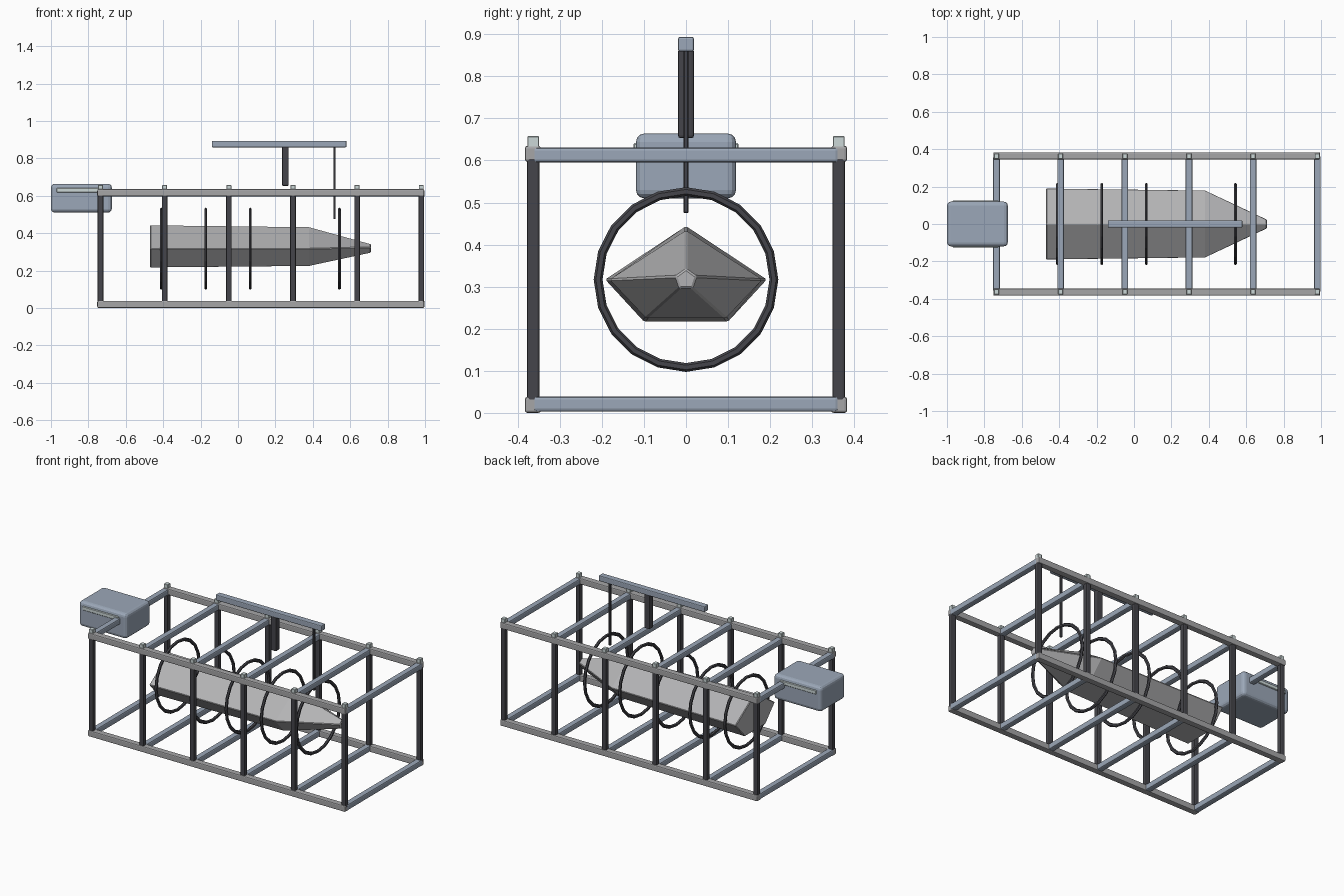
import bpy, bmesh, math
from mathutils import Matrix

if "Cube" in bpy.data.objects:
    bpy.data.objects.remove(bpy.data.objects["Cube"])


def mat(name, rgb):
    m = bpy.data.materials.new(name)
    m.diffuse_color = (*rgb, 1)
    m.use_nodes = True
    m.node_tree.nodes["Principled BSDF"].inputs["Base Color"].default_value = m.diffuse_color
    return m


BLUE = mat("blue_grey", (0.33, 0.39, 0.48))
DARK = mat("dark_metal", (0.06, 0.06, 0.07))
RAIL = mat("rail_grey", (0.38, 0.38, 0.39))
PALE = mat("pale_glass", (0.6, 0.68, 0.68))
HULL = mat("hull_grey", (0.45, 0.45, 0.46))


def finish(name, bm, material, bevel=0.0, segs=2):
    bmesh.ops.recalc_face_normals(bm, faces=bm.faces)
    me = bpy.data.meshes.new(name)
    bm.to_mesh(me)
    bm.free()
    me.materials.append(material)
    ob = bpy.data.objects.new(name, me)
    bpy.context.collection.objects.link(ob)
    if bevel:
        b = ob.modifiers.new("bevel", 'BEVEL')
        b.width, b.segments = bevel, segs
    return ob


def box(name, x, y, z, material, bevel=0.005, segs=2):
    """Box from (min, max) ranges on each axis."""
    bm = bmesh.new()
    c = [(r[0] + r[1]) / 2 for r in (x, y, z)]
    s = [r[1] - r[0] for r in (x, y, z)]
    bmesh.ops.create_cube(bm, size=1, matrix=Matrix.Translation(c) @ Matrix.Diagonal((*s, 1)))
    return finish(name, bm, material, bevel, segs)


def around(c, size):
    return (c - size / 2, c + size / 2)


# Long rails
for side in (-1, 1):
    for level, z in (("bottom", 0.024), ("top", 0.621)):
        box(f"{level}_rail", (-0.752, 0.995), around(side * 0.364, 0.038),
            around(z, 0.038), RAIL, 0.006)

# Frame bays: cross beams, posts and corner caps
for i in range(6):
    x = -0.735 + i * 0.343
    for level, z in (("bottom", 0.026), ("top", 0.618)):
        box(f"{level}_cross_beam", around(x, 0.036), (-0.362, 0.362), around(z, 0.036), BLUE, 0.007)
    for side in (-1, 1):
        box("post", around(x, 0.03), around(side * 0.363, 0.03), (0.025, 0.617), DARK, 0.006)
        box("post_cap", around(x, 0.026), around(side * 0.363, 0.028), (0.63, 0.663), PALE, 0.002, 1)

# Pentagonal tapered hull suspended inside the frame
section = [(0, 0.127), (-0.192, 0), (-0.1, -0.1), (0.1, -0.1), (0.192, 0)]
tip = [(0.026 * math.sin(a), 0.026 * math.cos(a)) for a in (-i * math.tau / 5 for i in range(5))]
stations = [(-0.47, section),
            (0.38, [(y * 0.945, z * 0.92) for y, z in section]),
            (0.71, tip)]
bm = bmesh.new()
loops = [[bm.verts.new((x, y, 0.322 + z)) for y, z in pts] for x, pts in stations]
for a, b in zip(loops, loops[1:]):
    for i in range(5):
        j = (i + 1) % 5
        bm.faces.new((a[i], a[j], b[j], b[i]))
bm.faces.new(loops[0])
bm.faces.new(loops[-1])
finish("hull", bm, HULL, 0.004, 1)

# Scanning rings around the hull
for n in range(5):
    bm = bmesh.new()
    x0 = -0.41 + n * 0.238
    rings = []
    for i in range(20):
        a = i * math.tau / 20
        ring = []
        for k in range(6):
            t = k * math.tau / 6
            r = 0.209 + 0.0105 * math.cos(t)
            ring.append(bm.verts.new((x0 + 0.0085 * math.sin(t), r * math.cos(a), 0.322 + r * math.sin(a))))
        rings.append(ring)
    for i in range(20):
        a, b = rings[i], rings[(i + 1) % 20]
        for k in range(6):
            m = (k + 1) % 6
            bm.faces.new((a[k], a[m], b[m], b[k]))
    finish("ring", bm, DARK)

# Control box with side light strips
box("control_box", (-1.0, -0.675), (-0.119, 0.119), (0.515, 0.669), BLUE, 0.02, 3)
for side in (-1, 1):
    box("light_strip", (-0.97, -0.725), around(side * 0.118, 0.014), around(0.634, 0.024), PALE, 0.003, 1)

# Overhead arm with mast and probe rod
box("overhead_arm", (-0.14, 0.58), (-0.019, 0.019), (0.864, 0.899), BLUE, 0.005)
box("arm_mast", (0.235, 0.271), (-0.019, 0.019), (0.658, 0.87), DARK, 0.006)
box("probe_rod", around(0.516, 0.012), (-0.006, 0.006), (0.48, 0.87), DARK, 0.002, 1)

# Settle on the ground plane
for ob in bpy.context.collection.objects:
    ob.location.z -= 0.005
